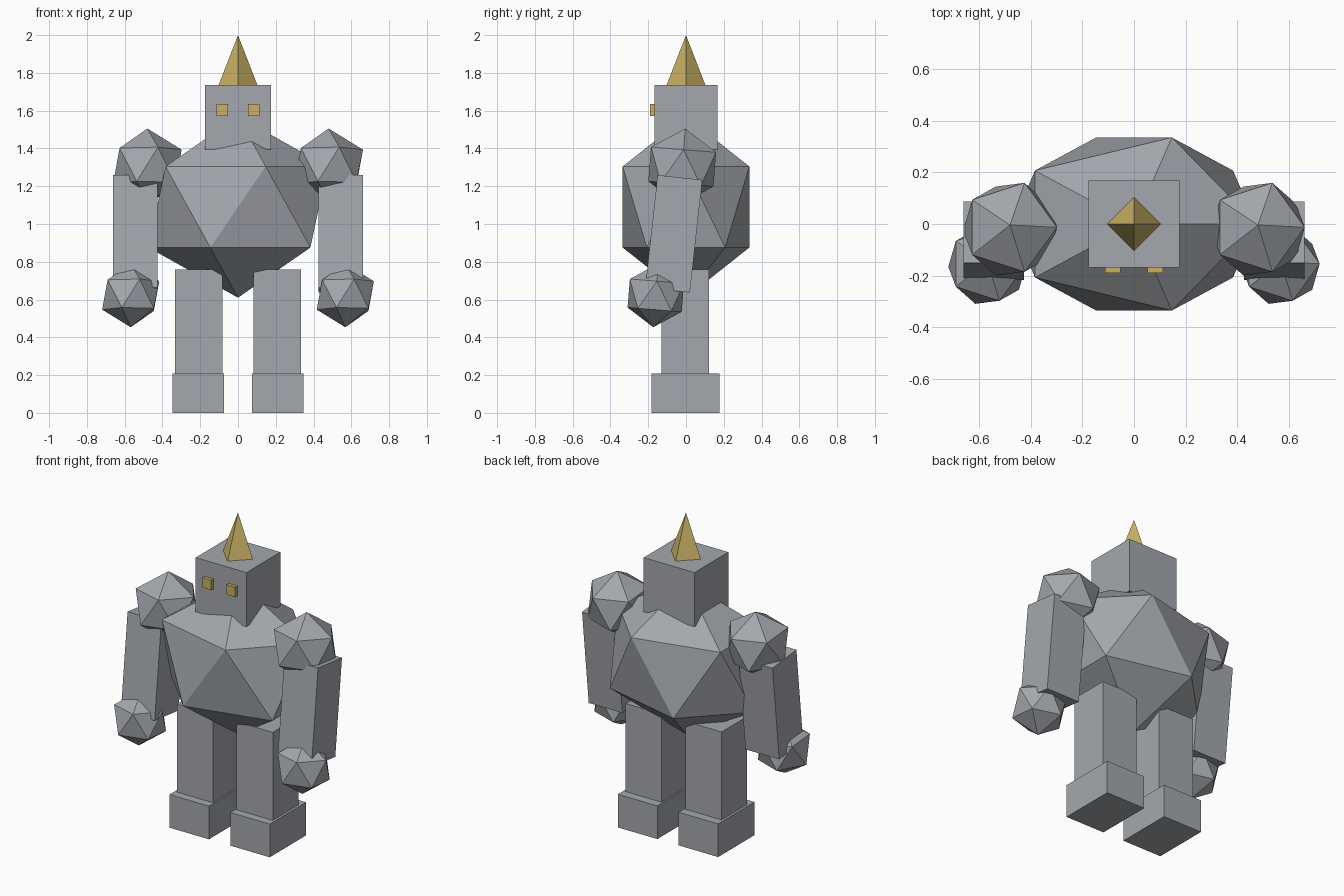
import bpy
import math

cube = bpy.data.objects.get("Cube")
if cube:
    bpy.data.objects.remove(cube, do_unlink=True)


def make_material(name, rgb):
    mat = bpy.data.materials.new(name)
    mat.use_nodes = True
    mat.diffuse_color = (*rgb, 1)
    mat.node_tree.nodes["Principled BSDF"].inputs["Base Color"].default_value = (*rgb, 1)
    return mat


STONE = make_material("stone grey", (0.37, 0.39, 0.42))
GOLD = make_material("gold", (0.58, 0.44, 0.13))
ARM_TILT = -0.11


def finish(name, mat, scale=(1, 1, 1), tilt=0):
    obj = bpy.context.object
    obj.name = name
    obj.scale = scale
    obj.rotation_euler.x = tilt
    obj.data.materials.append(mat)
    return obj


def block(name, center, size, mat=STONE, tilt=0):
    bpy.ops.mesh.primitive_cube_add(size=1, location=center)
    return finish(name, mat, size, tilt)


def boulder(name, center, radii, tilt=0):
    bpy.ops.mesh.primitive_ico_sphere_add(subdivisions=1, radius=1, location=center)
    return finish(name, STONE, radii, tilt)


# Torso and head
boulder("torso", (0, 0, 1.09), (0.53, 0.394, 0.48))
block("head", (0, 0, 1.565), (0.352, 0.336, 0.34))

# Horn: a four-sided spike with its corners on the axes
bpy.ops.mesh.primitive_cone_add(vertices=4, radius1=0.103, radius2=0,
                                depth=0.265, location=(0, 0, 1.8675))
finish("horn", GOLD)

# Paired parts; the faceted stones keep the same orientation on both sides
for side, s in (("left", 1), ("right", -1)):
    block(side + "_eye", (s * 0.083, -0.17, 1.603), (0.06, 0.04, 0.062), GOLD)
    boulder(side + "_shoulder", (s * 0.48, -0.02, 1.303), (0.203,) * 3, -0.08)
    block(side + "_arm", (s * 0.544, -0.065, 0.948), (0.234, 0.238, 0.6), tilt=ARM_TILT)
    boulder(side + "_hand", (s * 0.568, -0.16, 0.622), (0.169,) * 3, -0.08)
    block(side + "_leg", (s * 0.208, -0.004, 0.47), (0.25, 0.254, 0.58))
    block(side + "_foot", (s * 0.211, -0.002, 0.104), (0.274, 0.36, 0.208))
